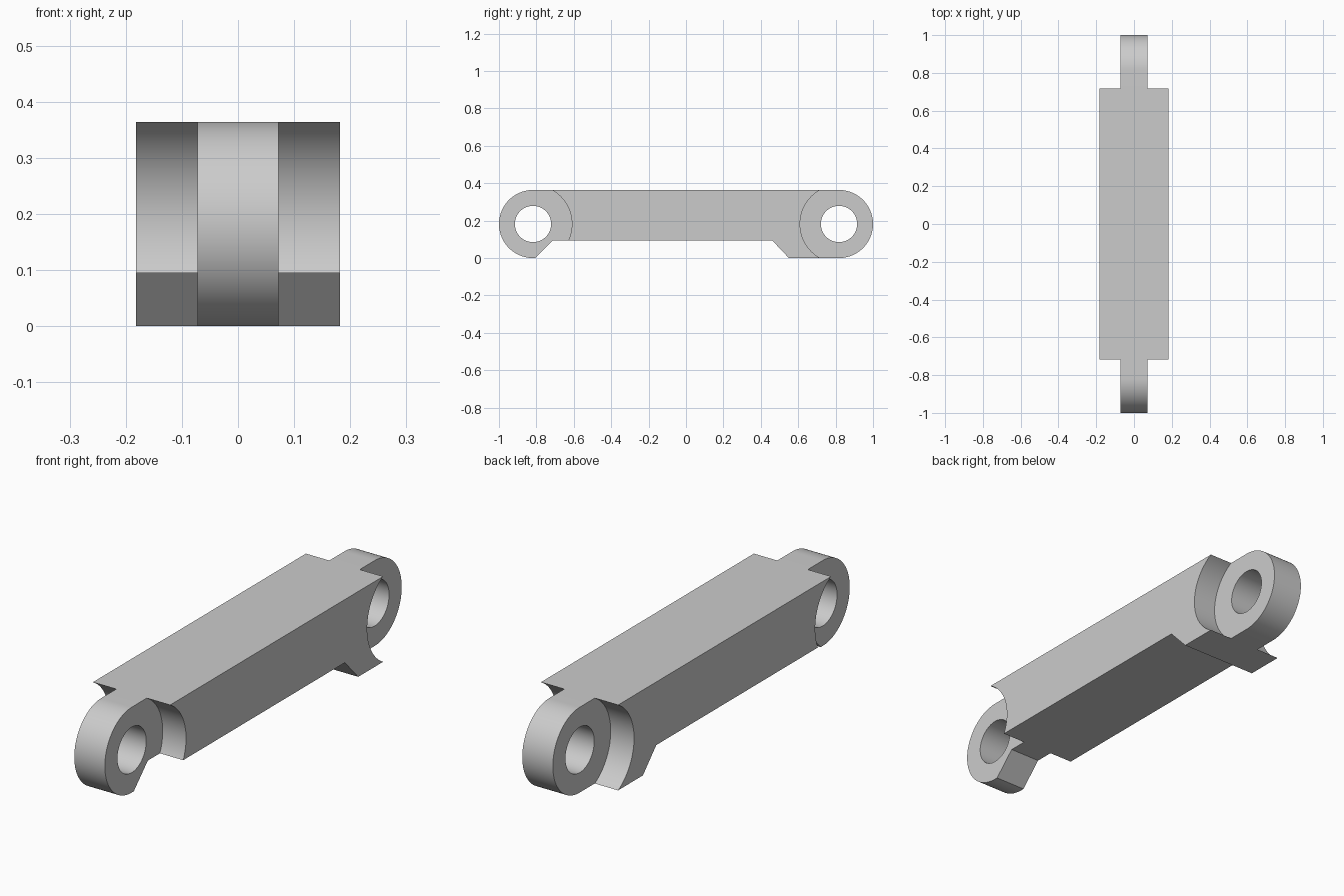
import bpy, bmesh
from math import sin, cos, pi

cube = bpy.data.objects.get("Cube")
if cube:
    bpy.data.objects.remove(cube, do_unlink=True)

HALF_W, TONGUE = 0.182, 0.072        # half widths of the body and the end eyes
EYE_Y, EYE_R = 0.818, 0.182          # eye centre (also its height) and radius
HOLE_R, POCKET_R = 0.097, 0.208
TOP, BELLY = 2 * EYE_R, 0.095

grey = bpy.data.materials.new("plain grey")
grey.use_nodes = True
colour = (0.6, 0.6, 0.6, 1)
grey.diffuse_color = colour
grey.node_tree.nodes["Principled BSDF"].inputs["Base Color"].default_value = colour


def arc(cy, r, start, end, steps):
    """Points on a circle in the y-z plane, at eye height."""
    return [(cy + r * cos(a), EYE_R + r * sin(a))
            for a in (start + (end - start) * i / steps for i in range(steps + 1))]


def add_prism(bm, profile, x0, x1):
    """Extrude a closed y-z profile from x0 to x1."""
    face = bm.faces.new([bm.verts.new((x0, y, z)) for y, z in profile])
    moved = bmesh.ops.extrude_face_region(bm, geom=[face])["geom"]
    verts = [v for v in moved if isinstance(v, bmesh.types.BMVert)]
    bmesh.ops.translate(bm, verts=verts, vec=(x1 - x0, 0, 0))


def make_object(name, prisms):
    bm = bmesh.new()
    for prism in prisms:
        add_prism(bm, *prism)
    bmesh.ops.recalc_face_normals(bm, faces=bm.faces)
    mesh = bpy.data.meshes.new(name)
    bm.to_mesh(mesh)
    bm.free()
    mesh.materials.append(grey)
    obj = bpy.data.objects.new(name, mesh)
    bpy.context.collection.objects.link(obj)
    return obj


# Link silhouette: rounded ends, raised belly with sloped steps
outline = arc(EYE_Y, EYE_R, -pi / 2, pi / 2, 48)
outline += arc(-EYE_Y, EYE_R, pi / 2, 3 * pi / 2, 48)
outline += [(-0.805, 0), (-0.71, BELLY), (0.46, BELLY), (0.55, 0)]
link = make_object("link_arm", [(outline, -HALF_W, HALF_W)])

# Pin holes through the eyes, and round pockets on both sides of each eye
holes, pockets = [], []
for cy in (-EYE_Y, EYE_Y):
    holes.append((arc(cy, HOLE_R, 0, 2 * pi, 64)[:-1], -0.5, 0.5))
    for side in (-1, 1):
        pockets.append((arc(cy, POCKET_R, 0, 2 * pi, 96)[:-1], side * TONGUE, side * 0.5))

bpy.context.view_layer.objects.active = link
link.select_set(True)
for name, prisms in (("pocket_cutter", pockets), ("hole_cutter", holes)):
    cutter = make_object(name, prisms)
    cutter.hide_render = True
    cut = link.modifiers.new(name, "BOOLEAN")
    cut.operation = "DIFFERENCE"
    cut.solver = "EXACT"
    cut.object = cutter
    bpy.ops.object.modifier_apply(modifier=cut.name)
    bpy.data.objects.remove(cutter, do_unlink=True)

bpy.ops.object.shade_smooth_by_angle(angle=pi / 6)
